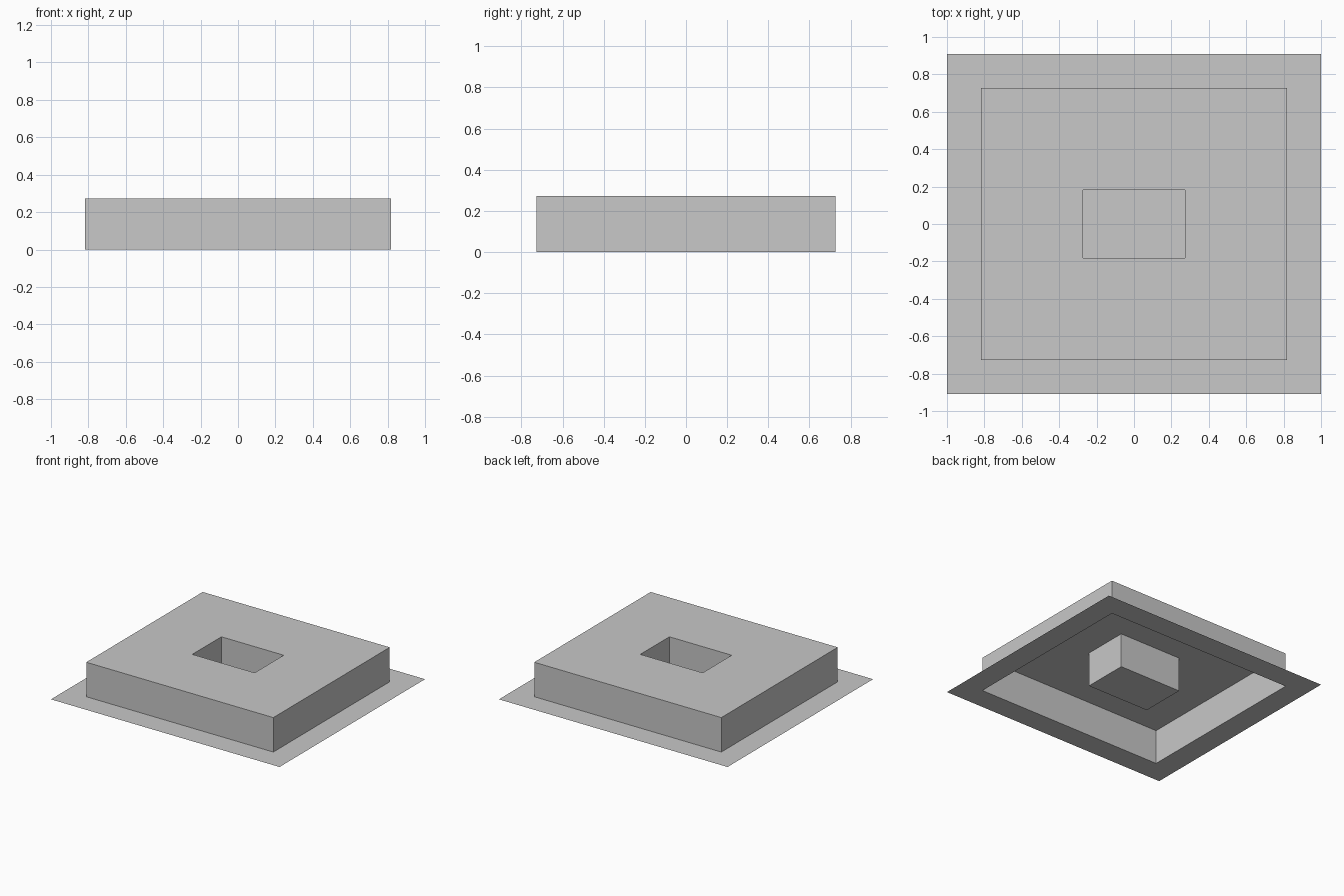
import bpy
import bmesh

cube = bpy.data.objects.get("Cube")
if cube:
    bpy.data.objects.remove(cube, do_unlink=True)

UNIT = 2 / 22
HEIGHT = 3 * UNIT

grey = bpy.data.materials.new("plain_grey")
grey.use_nodes = True
colour = (0.58, 0.58, 0.58, 1)
grey.diffuse_color = colour
grey.node_tree.nodes["Principled BSDF"].inputs["Base Color"].default_value = colour


def add_ring(bm, half_x, half_y, z):
    corners = ((-1, -1), (1, -1), (1, 1), (-1, 1))
    return [bm.verts.new((sx * half_x, sy * half_y, z)) for sx, sy in corners]


# Folded sheet profile: flange, raised wall, roof, recess wall
profile = [
    (11 * UNIT, 10 * UNIT, 0),
    (9 * UNIT, 8 * UNIT, 0),
    (9 * UNIT, 8 * UNIT, HEIGHT),
    (3 * UNIT, 2 * UNIT, HEIGHT),
    (3 * UNIT, 2 * UNIT, 0),
]

bm = bmesh.new()
rings = [add_ring(bm, *step) for step in profile]
for outer, inner in zip(rings, rings[1:]):
    for i in range(4):
        j = (i + 1) % 4
        bm.faces.new((outer[i], outer[j], inner[j], inner[i]))

# Recess floor
bm.faces.new(rings[-1])

mesh = bpy.data.meshes.new("flanged_tray")
bm.to_mesh(mesh)
bm.free()
mesh.materials.append(grey)
tray = bpy.data.objects.new("flanged_tray", mesh)
bpy.context.collection.objects.link(tray)
